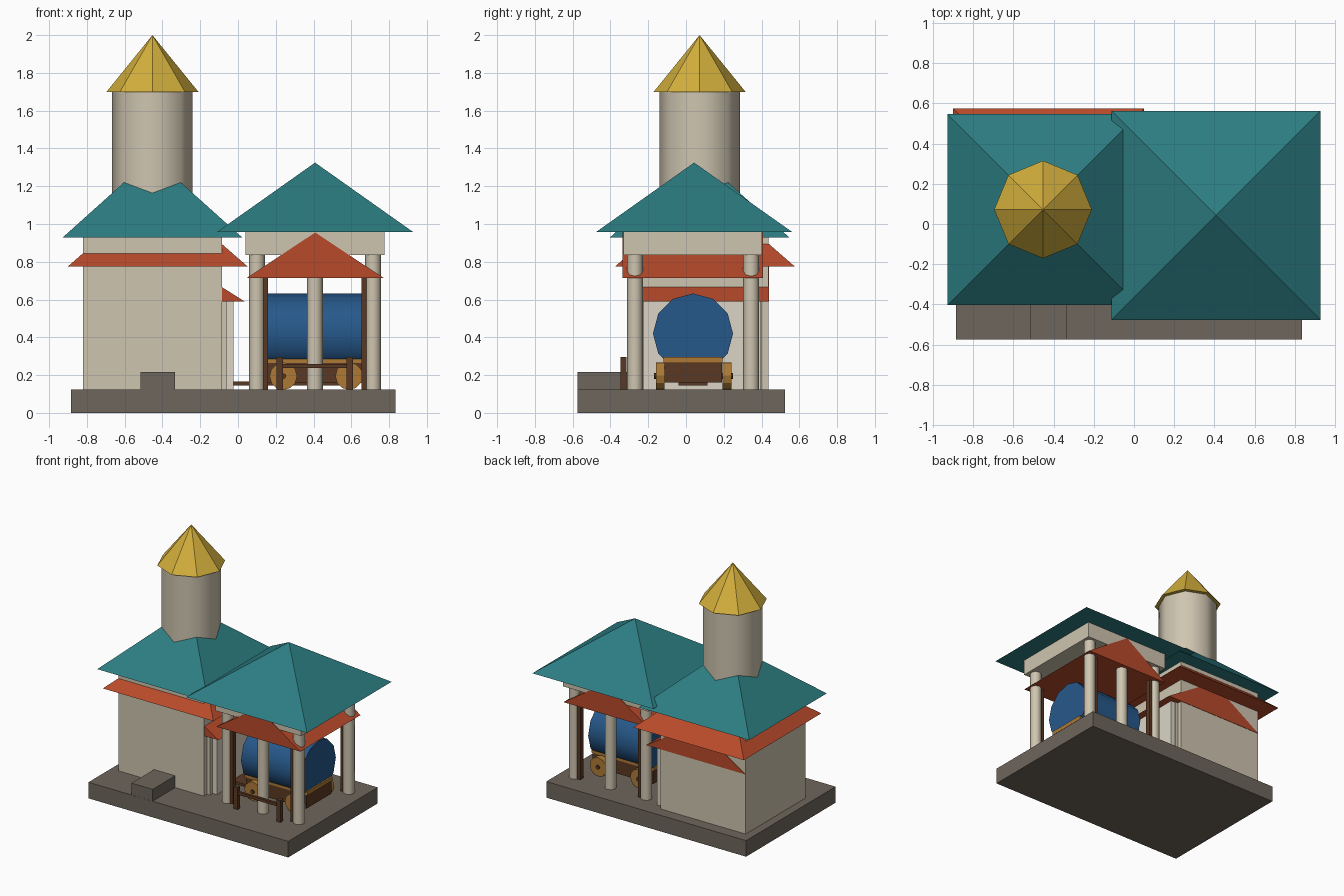
import bpy, bmesh, math
from mathutils import Matrix, Vector

if "Cube" in bpy.data.objects:
    bpy.data.objects.remove(bpy.data.objects["Cube"])


def mat(name, hexcol):
    m = bpy.data.materials.new(name)
    rgb = [int(hexcol[i:i + 2], 16) / 255 for i in (0, 2, 4)]
    m.diffuse_color = [((c + 0.055) / 1.055) ** 2.4 for c in rgb] + [1]
    m.use_nodes = True
    m.node_tree.nodes["Principled BSDF"].inputs["Base Color"].default_value = m.diffuse_color
    return m


STONE = mat("stone", "6e665c")
WALL = mat("wall", "cfc5b0")
PALE = mat("pale_plaster", "dcd5c6")
TEAL = mat("teal_tile", "2c7d82")
RED = mat("red_tile", "b84a2a")
GOLD = mat("gold", "d2ae3c")
BLUE = mat("blue_barrel", "26588a")
WOOD = mat("dark_wood", "5a3823")
TAN = mat("tan_wood", "ad7a35")


def finish(name, bm, m, smooth=0):
    bmesh.ops.recalc_face_normals(bm, faces=bm.faces[:])
    me = bpy.data.meshes.new(name)
    bm.to_mesh(me)
    bm.free()
    me.materials.append(m)
    ob = bpy.data.objects.new(name, me)
    bpy.context.collection.objects.link(ob)
    if smooth:
        bpy.ops.object.select_all(action='DESELECT')
        ob.select_set(True)
        bpy.context.view_layer.objects.active = ob
        bpy.ops.object.shade_smooth_by_angle(angle=math.radians(smooth))
    return ob


def box(name, x, y, z, m):
    bm = bmesh.new()
    size = Matrix.Diagonal((x[1] - x[0], y[1] - y[0], z[1] - z[0], 1))
    mid = Matrix.Translation((sum(x) / 2, sum(y) / 2, sum(z) / 2))
    bmesh.ops.create_cube(bm, size=1, matrix=mid @ size)
    return finish(name, bm, m)


def round_part(name, c, r1, r2, length, n, m, axis='Z', turn=0.0, smooth=0, cut=None):
    """Cylinder or cone centred on c; an optional cut height flattens its underside."""
    bm = bmesh.new()
    rot = {'Z': Matrix(), 'X': Matrix.Rotation(math.pi / 2, 4, 'Y'),
           'Y': Matrix.Rotation(math.pi / 2, 4, 'X')}[axis]
    bmesh.ops.create_cone(bm, cap_ends=True, segments=n, radius1=r1, radius2=r2, depth=length,
                          matrix=Matrix.Translation(c) @ rot @ Matrix.Rotation(turn, 4, 'Z'))
    if cut is not None:
        g = bm.verts[:] + bm.edges[:] + bm.faces[:]
        bmesh.ops.bisect_plane(bm, geom=g, plane_co=(0, 0, cut), plane_no=(0, 0, -1), clear_outer=True)
        bmesh.ops.holes_fill(bm, edges=[e for e in bm.edges if e.is_boundary])
    return finish(name, bm, m, smooth)


def pyramid(name, x, y, half, z0, z1, m):
    return round_part(name, (x, y, (z0 + z1) / 2), half * math.sqrt(2), 0, z1 - z0, 4, m,
                      turn=math.pi / 4)


def gable(name, x, y, z, m):
    """Triangular prism with its ridge along y."""
    bm = bmesh.new()
    tri = [(x[0], z[0]), (x[1], z[0]), (sum(x) / 2, z[1])]
    f = bm.faces.new([bm.verts.new((a, y[0], b)) for a, b in tri])
    ext = bmesh.ops.extrude_face_region(bm, geom=[f])['geom']
    bmesh.ops.translate(bm, vec=Vector((0, y[1] - y[0], 0)),
                        verts=[v for v in ext if isinstance(v, bmesh.types.BMVert)])
    return finish(name, bm, m)


# Platform and entrance step
box("platform", (-0.885, 0.835), (-0.575, 0.525), (0, 0.125), STONE)
box("entrance_step", (-0.515, -0.333), (-0.574, -0.29), (0.12, 0.217), STONE)

# Main hall with two-tier roof
box("hall_walls", (-0.82, -0.085), (-0.297, 0.437), (0.12, 0.96), WALL)
box("side_pilaster", (-0.09, -0.06), (-0.26, 0.40), (0.12, 0.64), WALL)
box("side_panel", (-0.07, -0.025), (-0.225, 0.395), (0.12, 0.62), PALE)
gable("side_gable_awning", (-0.82, 0.035), (-0.29, 0.44), (0.59, 0.86), RED)
pyramid("hall_lower_eave", -0.425, 0.10, 0.476, 0.775, 1.19, RED)
pyramid("hall_roof", -0.453, 0.072, 0.476, 0.928, 1.355, TEAL)

# Tower with pointed cap
round_part("tower", (-0.453, 0.072, 1.33), 0.213, 0.213, 0.76, 8, WALL, smooth=50)
round_part("tower_cap", (-0.453, 0.072, 1.85), 0.243, 0, 0.30, 8, GOLD)

# Open pavilion
pyramid("pavilion_roof", 0.408, 0.043, 0.52, 0.957, 1.325, TEAL)
box("pavilion_beam", (0.04, 0.775), (-0.331, 0.403), (0.835, 0.97), WALL)
gable("pavilion_gable", (0.047, 0.77), (-0.335, 0.407), (0.715, 0.955), RED)
for y in (-0.27, 0.345):
    for x in (0.10, 0.407, 0.715):
        round_part("pavilion_column", (x, y, 0.48), 0.042, 0.042, 0.72, 8, WALL, smooth=50)
    for x in (0.145, 0.668):
        box("wood_post", (x - 0.014, x + 0.014), (y - 0.02, y + 0.02), (0.12, 0.74), WOOD)

# Low front railing
for x in (0.222, 0.592):
    box("railing_post", (x - 0.017, x + 0.017), (-0.348, -0.315), (0.12, 0.295), WOOD)
box("railing_bar", (0.222, 0.592), (-0.34, -0.32), (0.238, 0.26), WOOD)

# Barrel on its cart
round_part("barrel", (0.408, 0.037, 0.42), 0.212, 0.212, 0.52, 12, BLUE, axis='X', smooth=35, cut=0.285)
box("cart_body", (0.15, 0.67), (-0.115, 0.19), (0.16, 0.268), WOOD)
box("cart_ledge", (0.14, 0.68), (-0.118, 0.193), (0.265, 0.295), TAN)
box("cart_shaft", (-0.025, 0.62), (-0.04, 0.115), (0.145, 0.165), WOOD)
for x in (0.24, 0.588):
    round_part("cart_axle", (x, 0.04, 0.195), 0.015, 0.015, 0.42, 8, WOOD, axis='Y')
    for y in (-0.137, 0.217):
        round_part("cart_wheel", (x, y, 0.195), 0.073, 0.073, 0.046, 12, TAN, axis='Y')
